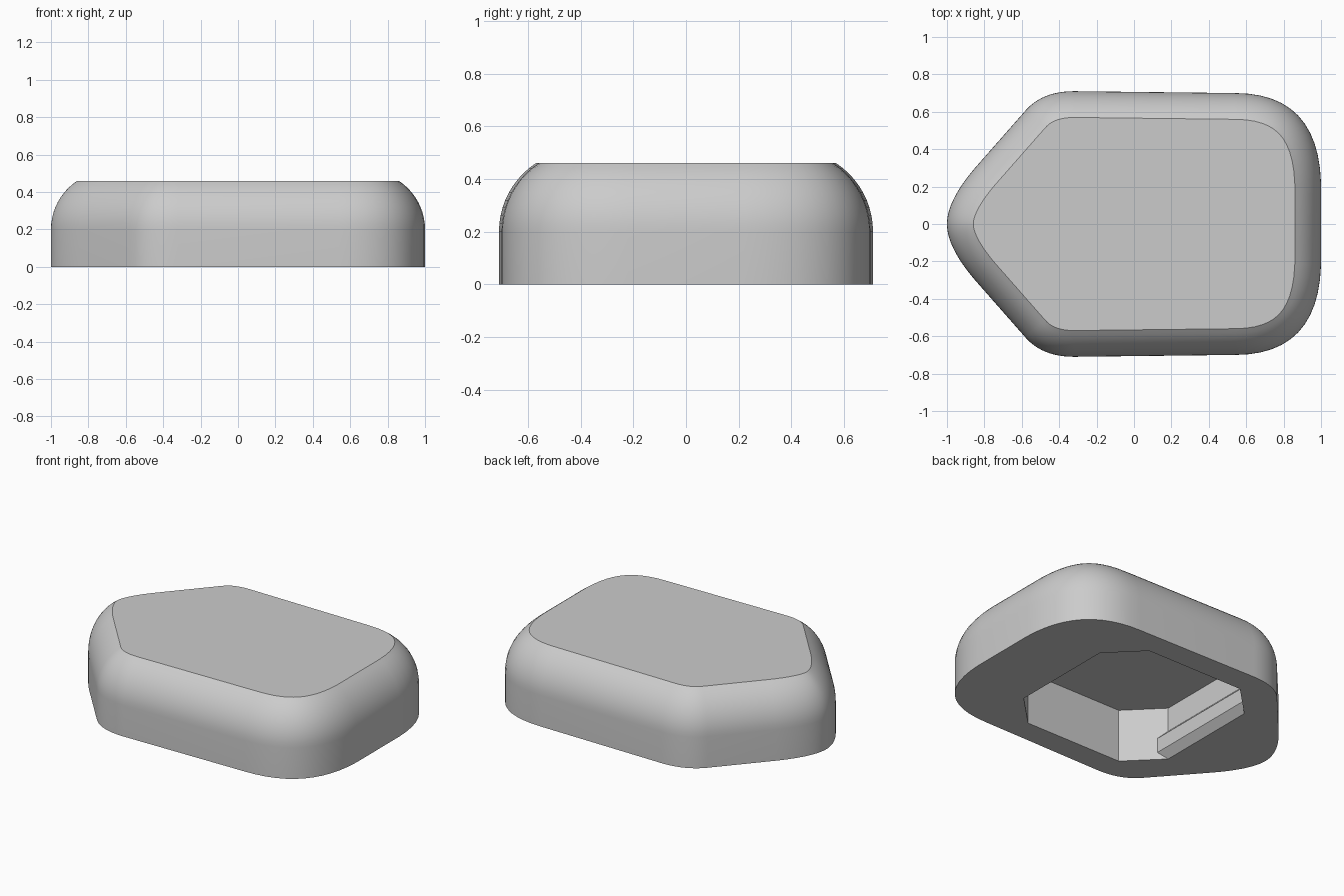
import bpy, bmesh, math
from mathutils import Vector

cube = bpy.data.objects.get("Cube")
if cube:
    bpy.data.objects.remove(cube, do_unlink=True)

GREY = (0.6, 0.6, 0.6, 1)
mat = bpy.data.materials.new("plain grey")
mat.use_nodes = True
mat.diffuse_color = GREY
mat.node_tree.nodes["Principled BSDF"].inputs["Base Color"].default_value = GREY

HEIGHT, WALL, RADIUS = 0.46, 0.2, 0.311   # total, straight wall, edge rounding


def loft(name, rings):
    """Closed solid through equal-length rings of points."""
    bm = bmesh.new()
    loops = [[bm.verts.new(p) for p in ring] for ring in rings]
    n = len(loops[0])
    for a, b in zip(loops, loops[1:]):
        for i in range(n):
            j = (i + 1) % n
            bm.faces.new((a[i], a[j], b[j], b[i]))
    bm.faces.new(loops[0][::-1])
    bm.faces.new(loops[-1])
    bmesh.ops.recalc_face_normals(bm, faces=bm.faces)
    mesh = bpy.data.meshes.new(name)
    bm.to_mesh(mesh)
    bm.free()
    mesh.materials.append(mat)
    obj = bpy.data.objects.new(name, mesh)
    bpy.context.collection.objects.link(obj)
    return obj


def bend(p, q, r, steps=12):
    """Quadratic curve from p to r, pulled towards q."""
    p, q, r = Vector(p), Vector(q), Vector(r)
    return [p * (1 - t) ** 2 + q * 2 * t * (1 - t) + r * t * t
            for t in (i / steps for i in range(steps + 1))]


# Half outline: pointed end, shoulder, square end; then mirrored across y
half = (bend((-1, 0), (-1, 0.125), (-0.85, 0.3))
        + bend((-0.58, 0.607), (-0.49, 0.71), (-0.32, 0.71))
        + bend((0.54, 0.7), (0.985, 0.7), (1, 0.22))
        + [Vector((1, 0))])
outline = half + [Vector((p.x, -p.y)) for p in half[-2:0:-1]]


def inset(dist, z):
    ring = []
    for i, p in enumerate(outline):
        a = (p - outline[i - 1]).normalized()
        b = (outline[(i + 1) % len(outline)] - p).normalized()
        n = Vector((a.y + b.y, -a.x - b.x)).normalized()
        n /= max(0.7, n.dot(Vector((a.y, -a.x))))
        q = p + n * dist
        ring.append((q.x, q.y, z))
    return ring


# Body: straight wall, rounded upper edge, flat top
top_angle = math.asin((HEIGHT - WALL) / RADIUS)
rings = [inset(0, 0)]
for k in range(11):
    t = top_angle * k / 10
    rings.append(inset(RADIUS * (1 - math.cos(t)), WALL + RADIUS * math.sin(t)))
body = loft("body", rings)

# Underside cavity: square with cut corners
A, B = 0.55, 0.345
corners = [(A, -B), (A, B), (B, A), (-B, A), (-A, B), (-A, -B), (-B, -A), (B, -A)]
cutter = loft("cavity_cutter", [[(x, y, z) for x, y in corners] for z in (-0.1, 0.342)])
cutter.hide_render = True
mod = body.modifiers.new("cavity", 'BOOLEAN')
mod.operation = 'DIFFERENCE'
mod.solver = 'EXACT'
mod.object = cutter
bpy.context.view_layer.objects.active = body
bpy.ops.object.modifier_apply(modifier=mod.name)
bpy.data.objects.remove(cutter, do_unlink=True)

bpy.ops.object.select_all(action='DESELECT')
body.select_set(True)
bpy.ops.object.shade_smooth_by_angle(angle=math.radians(28))

# Retaining ridges along the two end walls of the cavity
profile = [(A, 0), (A - 0.045, 0.047), (A - 0.045, 0.141), (A, 0.187)]
for side, name in ((-1, "right_ridge"), (1, "left_ridge")):
    loft(name, [[(side * x, y, z) for x, z in profile] for y in (-0.4, 0.4)])
